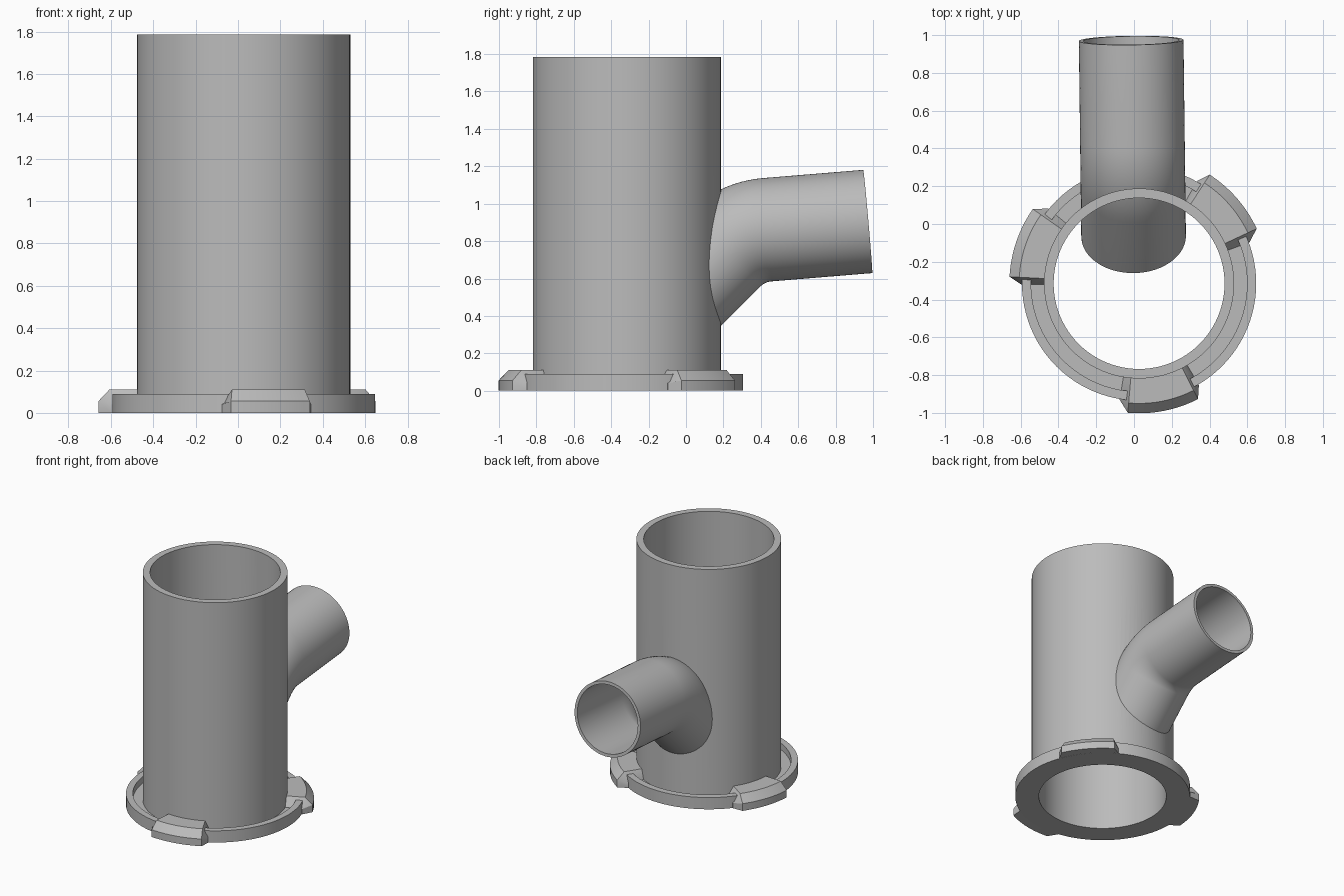
import bpy, bmesh, math
from mathutils import Vector, Matrix

if "Cube" in bpy.data.objects:
    bpy.data.objects.remove(bpy.data.objects["Cube"])

CX, CY = 0.027, -0.315          # axis of the main pipe
grey = bpy.data.materials.new("plain grey")
grey.diffuse_color = (0.5, 0.5, 0.5, 1)
grey.use_nodes = True
grey.node_tree.nodes["Principled BSDF"].inputs["Base Color"].default_value = grey.diffuse_color


def loft(name, sections, closed):
    """Skin a list of point loops; closed joins the last loop to the first."""
    bm = bmesh.new()
    loops = [[bm.verts.new(p) for p in s] for s in sections]
    n = len(loops[0])
    pairs = list(zip(loops, loops[1:]))
    if closed:
        pairs.append((loops[-1], loops[0]))
    else:
        bm.faces.new(loops[0])
        bm.faces.new(loops[-1])
    for a, b in pairs:
        for i in range(n):
            j = (i + 1) % n
            bm.faces.new((a[i], a[j], b[j], b[i]))
    bmesh.ops.recalc_face_normals(bm, faces=bm.faces)
    mesh = bpy.data.meshes.new(name)
    bm.to_mesh(mesh)
    bm.free()
    mesh.materials.append(grey)
    obj = bpy.data.objects.new(name, mesh)
    bpy.context.collection.objects.link(obj)
    return obj


def smooth(obj):
    bpy.ops.object.select_all(action='DESELECT')
    obj.select_set(True)
    bpy.context.view_layer.objects.active = obj
    bpy.ops.object.shade_smooth_by_angle(angle=math.radians(30))


def ring_section(profile, degrees):
    a = math.radians(degrees)
    return [(CX + r * math.cos(a), CY + r * math.sin(a), z) for r, z in profile]


# Main pipe with grooved flange, turned from one profile
body_profile = [(0.4525, 0), (0.62, 0), (0.62, 0.09), (0.572, 0.09),
                (0.572, 0.04), (0.503, 0.04), (0.503, 1.785), (0.4525, 1.785)]
body = loft("main_pipe", [ring_section(body_profile, i * 3.75) for i in range(96)], True)

# Three locking tabs with sloped ends
full = [(0.49, 0.002), (0.49, 0.11), (0.635, 0.11), (0.687, 0.055), (0.687, 0)]
low = [(0.49, 0.002), (0.49, 0.045), (0.6, 0.045), (0.624, 0.04), (0.624, 0)]
for k in range(3):
    start = 265 + 120 * k
    sections = [ring_section(low, start - 4.5)]
    sections += [ring_section(full, start + 32 * i / 10) for i in range(11)]
    sections.append(ring_section(low, start + 35.5))
    smooth(loft(f"locking_tab_{k + 1}", sections, False))

# Centre line of the branch: sloped inlet, bend, then nearly level outlet
BEND = Vector((0, 0.463, 0.495))
path = [(-0.064, 0.488, 45)]
for i in range(13):
    d = 45 - 40 * i / 12
    a = math.radians(d)
    path.append((BEND.y - 0.367 * math.sin(a), BEND.z + 0.367 * math.cos(a), d))
path.append((0.972, 0.905, 5))
yaw = Matrix.Rotation(math.radians(0.7), 3, 'Z')


def circle(point, radius, n=72):
    y, z, d = point
    a = math.radians(d)
    pts = []
    for i in range(n):
        t = 2 * math.pi * i / n
        up = radius * math.sin(t)
        p = Vector((radius * math.cos(t), y - up * math.sin(a), z + up * math.cos(a)))
        pts.append(yaw @ p + Vector((-0.003, 0, 0)))
    return pts


# Branch pipe: outer skin out, inner skin back
outer = [circle(p, 0.277) for p in path]
inner = [circle(p, 0.254) for p in reversed(path)]
smooth(loft("branch_pipe", outer + inner, True))

# Opening for the branch through the main pipe wall
cutter = loft("branch_cutter", [circle(p, 0.262) for p in path], False)
cutter.hide_render = True
cut = body.modifiers.new("opening", 'BOOLEAN')
cut.operation = 'DIFFERENCE'
cut.solver = 'EXACT'
cut.object = cutter
bpy.context.view_layer.objects.active = body
bpy.ops.object.modifier_apply(modifier="opening")
bpy.data.objects.remove(cutter)
smooth(body)
